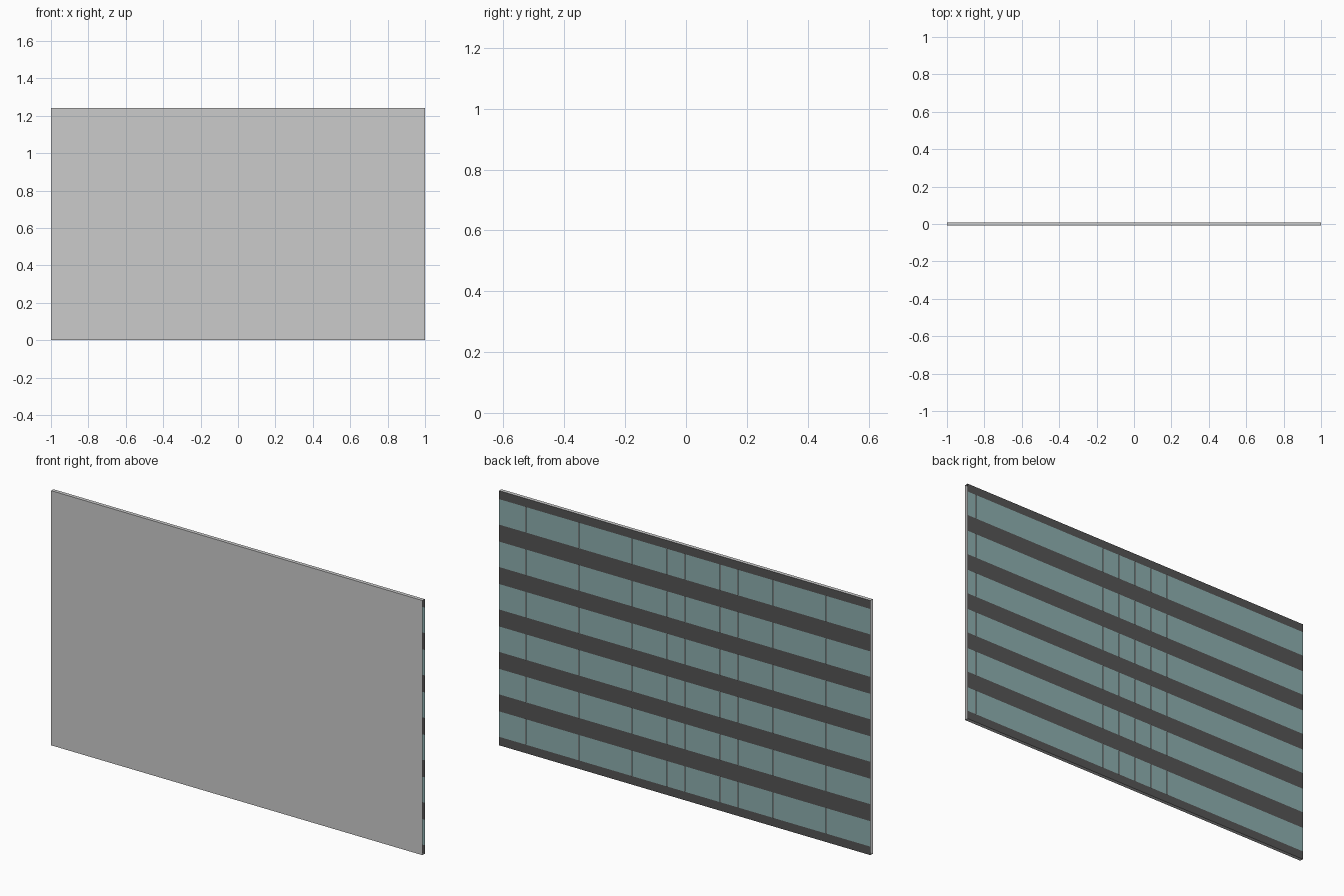
import bpy

if "Cube" in bpy.data.objects:
    bpy.data.objects.remove(bpy.data.objects["Cube"])

W, H, T = 2.0, 1.24, 0.018       # width, height, thickness
ROWS, COLS = 6, 21
PITCH = H / ROWS
PANE = 0.124                     # height of each teal band
GAP = 0.0012                     # hairline joint between teal panes


def material(name, color):
    m = bpy.data.materials.new(name)
    m.diffuse_color = (*color, 1)
    m.use_nodes = True
    m.node_tree.nodes["Principled BSDF"].inputs["Base Color"].default_value = m.diffuse_color
    return m


teal = material("teal", (0.27, 0.43, 0.43))
dark = material("dark", (0.09, 0.09, 0.09))


def sheets(name, quads, mat=None):
    """Object made of separate flat quads."""
    verts = [v for q in quads for v in q]
    faces = [tuple(range(i, i + 4)) for i in range(0, len(verts), 4)]
    mesh = bpy.data.meshes.new(name)
    mesh.from_pydata(verts, [], faces)
    if mat:
        mesh.materials.append(mat)
    ob = bpy.data.objects.new(name, mesh)
    bpy.context.collection.objects.link(ob)
    return ob


def back_quad(x0, x1, z0, z1):
    y = T / 2
    return [(x1, y, z0), (x0, y, z0), (x0, y, z1), (x1, y, z1)]


x, y = W / 2, T / 2

# Plain front skin
sheets("front_skin", [[(-x, -y, 0), (x, -y, 0), (x, -y, H), (-x, -y, H)]])

# Top and bottom edges; the two ends stay open
sheets("top_edge", [[(-x, -y, H), (x, -y, H), (x, y, H), (-x, y, H)]])
sheets("bottom_edge", [[(-x, y, 0), (x, y, 0), (x, -y, 0), (-x, -y, 0)]])

# Teal bands on the back, split into panes by hairline joints
joints = [k * W / COLS for k in range(-(COLS // 2), COLS // 2 + 1)]
starts = [-x] + [j + GAP / 2 for j in joints]
ends = [j - GAP / 2 for j in joints] + [x]
bands = [((r + 0.5) * PITCH - PANE / 2, (r + 0.5) * PITCH + PANE / 2)
         for r in range(ROWS)]
sheets("teal_panes", [back_quad(a, b, z0, z1) for z0, z1 in bands
                      for a, b in zip(starts, ends)], teal)

# Dark bands filling the rest of the back
lows = [0] + [b[1] for b in bands]
highs = [b[0] for b in bands] + [H]
sheets("dark_bands", [back_quad(-x, x, z0, z1) for z0, z1 in zip(lows, highs)], dark)
